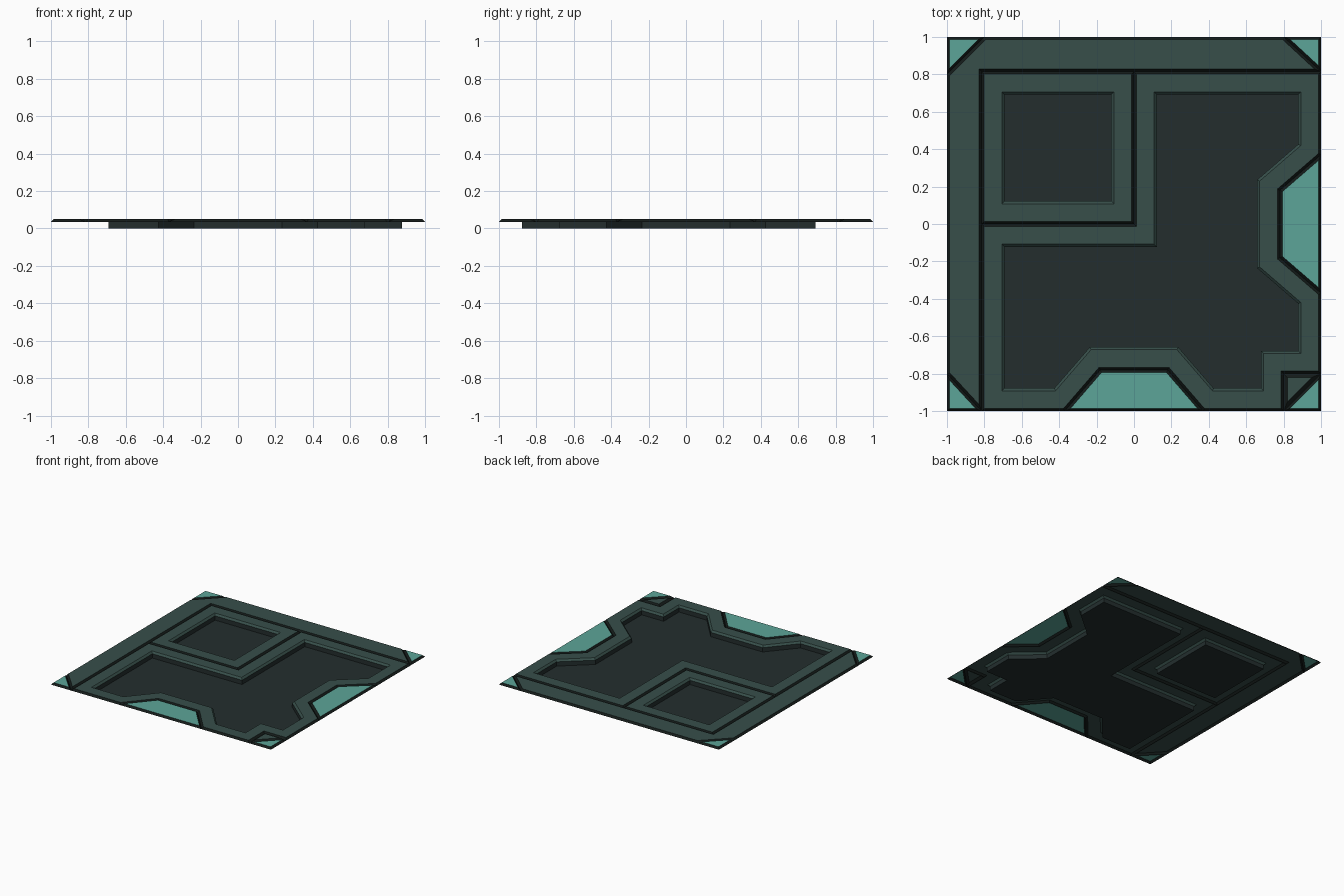
import bpy, bmesh
from mathutils import Vector

if "Cube" in bpy.data.objects:
    bpy.data.objects.remove(bpy.data.objects["Cube"])

def material(name, rgb):
    m = bpy.data.materials.new(name)
    m.diffuse_color = (*rgb, 1)
    m.use_nodes = True
    m.node_tree.nodes["Principled BSDF"].inputs["Base Color"].default_value = m.diffuse_color
    return m

TRIM = material("black_green_trim", (0.007, 0.011, 0.010))
PANEL = material("grey_green_panel", (0.038, 0.077, 0.068))
FLOOR = material("dark_recess", (0.017, 0.027, 0.027))
TEAL = material("teal_inlay", (0.107, 0.376, 0.314))

LOW, TOP, BEVEL = 0.035, 0.05, 0.014

def offset(points, d):
    """Mitred inward offset of a counter-clockwise outline."""
    out = []
    for i, p in enumerate(points):
        a = (p - points[i - 1]).normalized()
        b = (points[(i + 1) % len(points)] - p).normalized()
        na, nb = Vector((-a.y, a.x)), Vector((-b.y, b.x))
        out.append(p + (na + nb) * d / (1 + na.dot(nb)))
    return out

def tile(name, outline, rings, cap):
    """Sheet built from nested rings (inset, height, material), closed by a cap."""
    pts = [Vector(p) for p in outline]
    if sum(p.x * q.y - q.x * p.y for p, q in zip(pts, pts[1:] + pts[:1])) < 0:
        pts.reverse()
    mats = [TRIM, PANEL, FLOOR, TEAL]
    bm = bmesh.new()
    n = len(pts)
    prev = [bm.verts.new((p.x, p.y, LOW)) for p in pts]
    for d, z, mat in rings:
        cur = [bm.verts.new((p.x, p.y, z)) for p in offset(pts, d)]
        for i in range(n):
            j = (i + 1) % n
            f = bm.faces.new((prev[i], prev[j], cur[j], cur[i]))
            f.material_index = mats.index(mat)
        prev = cur
    bm.faces.new(prev).material_index = mats.index(cap)
    me = bpy.data.meshes.new(name)
    bm.to_mesh(me)
    bm.free()
    for m in mats:
        me.materials.append(m)
    bpy.context.collection.objects.link(bpy.data.objects.new(name, me))

def flip(points):
    """Mirror across the tile's diagonal."""
    return [(-y, -x) for x, y in reversed(points)]

flat = [(BEVEL, TOP, TRIM)]
recessed = flat + [(0.108, TOP, PANEL), (0.122, LOW, PANEL), (0.122, 0, FLOOR)]
S = 0.815   # seam between border strip and panels

# Border strip along the left and back
half = [(0.8, 1), (1, S), (-S, S)]
tile("border_strip", [(-0.8, 1), (0.8, 1), (1, S), (-S, S), (-S, -1),
                      (-1, -0.8), (-1, 0.8)], flat, PANEL)

# Square recessed panel
tile("square_panel", [(-S, 0), (0, 0), (0, S), (-S, S)], recessed, FLOOR)

# Large L-shaped recessed panel, notched for the inlays
notch = [(1, 0.37), (0.78, 0.18), (0.78, -0.18), (1, -0.37)]
right = [(0, S), (1, S)] + notch + [(1, -0.8)]
tile("corner_panel", [(0, 0)] + right + [(0.8, -0.8)] + flip(right), recessed, FLOOR)

# Small triangular panel in the front right corner
tile("small_triangle", [(0.8, -0.8), (1, -0.8), (0.8, -1)],
     [(0.02, TOP, TRIM)], PANEL)

# Teal edge inlays
tile("right_inlay", notch, flat, TEAL)
tile("front_inlay", flip(notch), flat, TEAL)

# Teal corner inlays
for name, sx, sy, lx, ly in (("back_left", -1, 1, 0.8, 0.8), ("back_right", 1, 1, 0.8, S),
                             ("front_left", -1, -1, S, 0.8), ("front_right", 1, -1, 0.8, 0.8)):
    tile(name + "_corner_inlay", [(sx, sy), (sx * lx, sy), (sx, sy * ly)], flat, TEAL)
